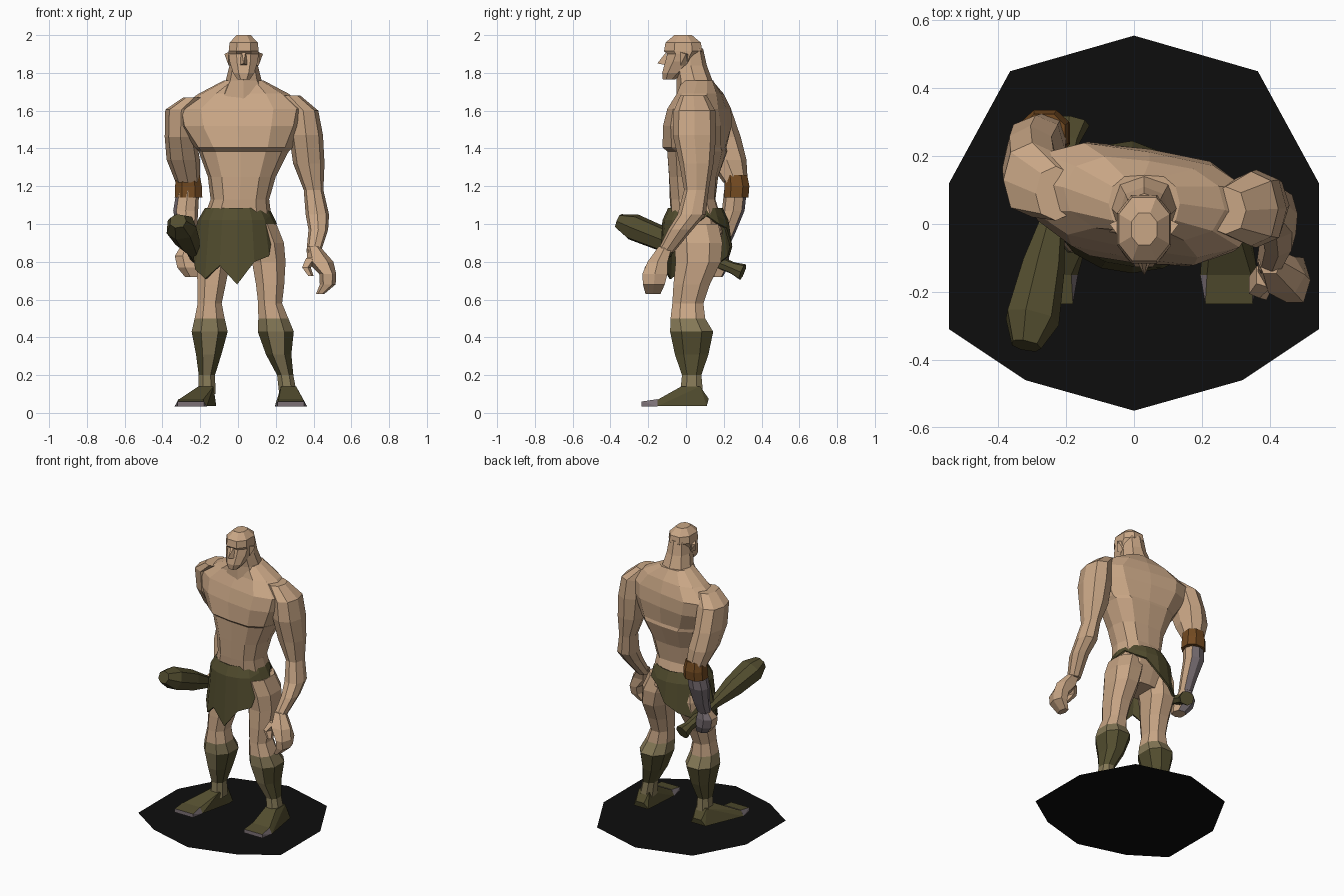
import bpy, bmesh, math
from mathutils import Vector


def material(name, r, g, b):
    m = bpy.data.materials.new(name)
    m.diffuse_color = (r, g, b, 1)
    return m


SKIN = material("skin", 0.58, 0.38, 0.235)
OLIVE = material("dark olive cloth", 0.085, 0.074, 0.028)
KHAKI = material("khaki wrap", 0.235, 0.19, 0.095)
BROWN = material("brown leather", 0.17, 0.068, 0.015)
GREY = material("grey", 0.2, 0.165, 0.18)
BLACK = material("black base", 0.004, 0.004, 0.004)


def finish(name, bm, mats, rule=None):
    bmesh.ops.recalc_face_normals(bm, faces=bm.faces)
    if rule:
        bm.normal_update()
        for f in bm.faces:
            f.material_index = rule(f.calc_center_median(), f.normal)
    me = bpy.data.meshes.new(name)
    bm.to_mesh(me)
    bm.free()
    for m in mats:
        me.materials.append(m)
    ob = bpy.data.objects.new(name, me)
    bpy.context.collection.objects.link(ob)
    return ob


def power(v, p):
    return math.copysign(abs(v) ** p, v)


def loft(name, sections, mats, sides=8, rule=None, p=0.85, dent=1.0, axis=None, phase=0.0):
    """Stack of rings (x, y, z, rx, ry[, turn in degrees])."""
    bm = bmesh.new()
    rings = []
    for s in sections:
        x, y, z, rx, ry = s[:5]
        t = math.radians(s[5]) if len(s) > 5 else 0
        ring = []
        for i in range(sides):
            a = 2 * math.pi * (i + phase) / sides
            u, v = rx * power(math.cos(a), p), ry * power(math.sin(a), p)
            if abs(math.cos(a)) < 1e-4:
                v *= dent
            ring.append(bm.verts.new((x + u * math.cos(t) - v * math.sin(t),
                                      y + u * math.sin(t) + v * math.cos(t), z)))
        rings.append(ring)
    for a, b in zip(rings, rings[1:]):
        for i in range(sides):
            j = (i + 1) % sides
            bm.faces.new((a[i], a[j], b[j], b[i]))
    bm.faces.new(rings[0])
    bm.faces.new(rings[-1])
    if axis:
        start, end = Vector(axis[0]), Vector(axis[1])
        q = (end - start).to_track_quat('Z', 'Y')
        for v in bm.verts:
            v.co = start + q @ v.co
    return finish(name, bm, mats, rule)


def hull(name, points, mats, rule=None):
    bm = bmesh.new()
    for c in points:
        bm.verts.new(c)
    r = bmesh.ops.convex_hull(bm, input=bm.verts)
    junk = {g for g in r["geom_interior"] + r["geom_unused"] if isinstance(g, bmesh.types.BMVert)}
    bmesh.ops.delete(bm, geom=list(junk), context='VERTS')
    return finish(name, bm, mats, rule)


# Flat base plate
half = [(0.365, 0.45), (0.545, 0.12), (0.545, -0.31), (0.32, -0.46)]
outline = [(0, 0.555)] + half + [(0, -0.55)] + [(-x, y) for x, y in reversed(half)]
bm = bmesh.new()
bm.faces.new([bm.verts.new((x, y, 0)) for x, y in reversed(outline)])
finish("base", bm, [BLACK])

# Torso, chest turned so the right shoulder sits back
loft("torso", [(0, .055, .84, .11, .1), (0, .055, .95, .19, .15), (0, .05, 1.05, .175, .14),
               (.01, .035, 1.13, .155, .13), (.02, .04, 1.25, .18, .14, -3),
               (.03, .06, 1.385, .24, .165, -6), (.03, .045, 1.405, .26, .175, -6),
               (.02, .06, 1.52, .33, .175, -9), (.02, .07, 1.61, .35, .155, -10),
               (.03, .075, 1.69, .24, .12, -8), (.03, .06, 1.76, .105, .09)],
     [SKIN], 12, dent=.93)

# Neck and head
loft("neck", [(.03, .06, 1.66, .15, .11), (.03, .045, 1.76, .095, .095),
              (.03, .025, 1.84, .075, .085), (.03, .02, 1.93, .065, .07)], [SKIN], 8)
loft("head", [(.03, -.09, 1.765, .035, .035), (.03, -.07, 1.80, .06, .06),
              (.03, -.03, 1.86, .08, .085), (.03, -.015, 1.90, .085, .09),
              (.03, -.015, 1.915, .085, .108), (.03, -.015, 1.96, .08, .1),
              (.03, -.015, 2.0, .04, .05)], [SKIN], 8, phase=.5)
hull("nose", [(.03, -.152, 1.85), (.005, -.1, 1.84), (.055, -.1, 1.84),
              (.02, -.105, 1.91), (.04, -.105, 1.91)], [SKIN])
for s in (-1, 1):
    x = .03 + s * .08
    hull("ear", [(x, -.03, 1.84), (x + s * .022, 0, 1.9), (x, -.03, 1.91),
                 (x - s * .02, .02, 1.9), (x - s * .02, .01, 1.84)], [SKIN])

# Left arm with a half-curled hand
loft("left_arm", [(.27, .04, 1.68, .06, .07), (.345, .045, 1.60, .08, .11), (.36, .045, 1.47, .09, .115),
                  (.375, .055, 1.32, .083, .09), (.40, .055, 1.18, .052, .065),
                  (.42, .03, 1.05, .062, .075), (.425, -.03, .97, .052, .065),
                  (.40, -.11, .85, .038, .045)], [SKIN])
loft("left_palm", [(.40, -.11, .88, .035, .04), (.435, -.15, .80, .07, .06), (.475, -.165, .735, .045, .075),
                   (.475, -.17, .68, .042, .065), (.435, -.175, .63, .022, .045)], [SKIN], 6)
loft("left_thumb", [(.39, -.15, .82, .035, .04), (.36, -.18, .77, .025, .04),
                    (.385, -.205, .725, .015, .02)], [SKIN], 5)

# Right arm with leather band, bracer and fist
loft("right_upper_arm", [(-.23, .09, 1.67, .06, .08), (-.3, .13, 1.605, .085, .11), (-.305, .165, 1.46, .083, .125),
                         (-.29, .215, 1.34, .088, .105), (-.265, .262, 1.22, .065, .065)], [SKIN])
loft("arm_band", [(-.265, .262, 1.26, .066, .066), (-.262, .27, 1.2, .076, .07),
                  (-.262, .265, 1.14, .078, .07)], [BROWN], 8, phase=.5)
loft("right_forearm", [(-.265, .262, 1.18, .06, .06), (-.277, .25, 1.07, .066, .06), (-.268, .21, .95, .05, .05),
                       (-.268, .18, .87, .042, .042)], [SKIN, GREY],
     rule=lambda c, n: int(n.x < -.35 or n.y > .5))
loft("right_fist", [(-.268, .18, .88, .04, .04), (-.275, .165, .83, .065, .065),
                    (-.262, .155, .77, .065, .07), (-.24, .15, .72, .045, .045)], [SKIN, GREY], 7,
     rule=lambda c, n: int(n.y > .5))

# Club, thick end forward
loft("club", [(0, 0, 0, .05, .045), (0, 0, .06, .032, .032), (0, 0, .3, .034, .034), (0, 0, .47, .066, .066),
              (0, 0, .64, .082, .072), (0, 0, .725, .045, .04)], [OLIVE], 7,
     axis=((-.18, .3, .745), (-.315, -.345, 1.01)))


# Legs: skin thighs, wrapped shins with dark guards
def leg_colour(c, n):
    if c.z > .535:
        return 0
    if .25 < c.z < .46 and abs(n.x) > .45 or .25 < c.z < .46 and n.y > .3:
        return 2
    return 1


def leg(name, xs):
    prof = [(.05, 1.0, .1, .13), (.065, .9, .105, .137), (.065, .8, .095, .128), (.03, .68, .08, .103),
            (.01, .58, .068, .088), (.01, .5, .085, .098), (.03, .43, .102, .122),
            (.03, .31, .072, .095), (.03, .2, .046, .055), (.03, .1, .05, .065)]
    loft(name, [(x, y, z, rx, ry) for x, (y, z, rx, ry) in zip(xs, prof)],
         [SKIN, KHAKI, OLIVE], 8, rule=leg_colour, phase=.5)


leg("left_leg", [.11, .145, .163, .17, .17, .187, .2, .215, .25, .265])
leg("right_leg", [-.1, -.12, -.13, -.14, -.15, -.15, -.15, -.155, -.165, -.165])


# Feet with grey toes and soles
def foot(name, ax, tx):
    pts = [(ax + u, .065 + v, .14) for u in (-.04, .04) for v in (-.09, .01)]
    pts += [(ax + u, v, .036) for u in (-.055, .055) for v in (.06, .11)]
    pts += [(ax + u, .12, .075) for u in (-.03, .03)]
    mid = [(tx - .085, -.15), (tx + .085, -.15)]
    pts += [(x, y, .036) for x, y in mid] + [(tx + s * .065, -.15, .07) for s in (-1, 1)]
    bm_rule = lambda c, n: int(n.z < -.5)
    hull(name, pts, [OLIVE, GREY], bm_rule)
    hull(name + "_toes", [(x, y, .035) for x, y in mid] + [(tx + s * .065, -.15, .073) for s in (-1, 1)] +
         [(tx + s * .07, -.235, z) for s in (-1, 1) for z in (.035, .06)],
         [OLIVE, GREY], lambda c, n: int(n.z < .8))


foot("left_foot", .268, .28)
foot("right_foot", -.17, -.25)

# Loincloth: belt ring with a ragged hem, short on the left hip
hems = [1.0, 1.02, 1.0, .98, .88, .83, .8, .86, .88, .76, .71, .78, .68, .8, .83, 1.0]
bm = bmesh.new()
rows = [[], [], []]
for i, hem in enumerate(hems):
    c, s = math.cos(i * math.pi / 8), math.sin(i * math.pi / 8)
    for row, rx, ry, z in zip(rows, (.17, .208, .24), (.145, .175, .195), (1.085, 1.02, hem)):
        if z > .95 and z < 1.02:
            rx, ry = .212, .178
        if z == 1.02 and hem >= 1.0:
            z, rx, ry = 1.045, .19, .16
        row.append(bm.verts.new((-.005 + rx * c, .05 + ry * s, z)))
for a, b in zip(rows, rows[1:]):
    for i in range(16):
        j = (i + 1) % 16
        bm.faces.new((a[i], b[i], b[j], a[j]))
cloth = finish("loincloth", bm, [OLIVE])
mod = cloth.modifiers.new("thickness", 'SOLIDIFY')
mod.thickness = 0.012
